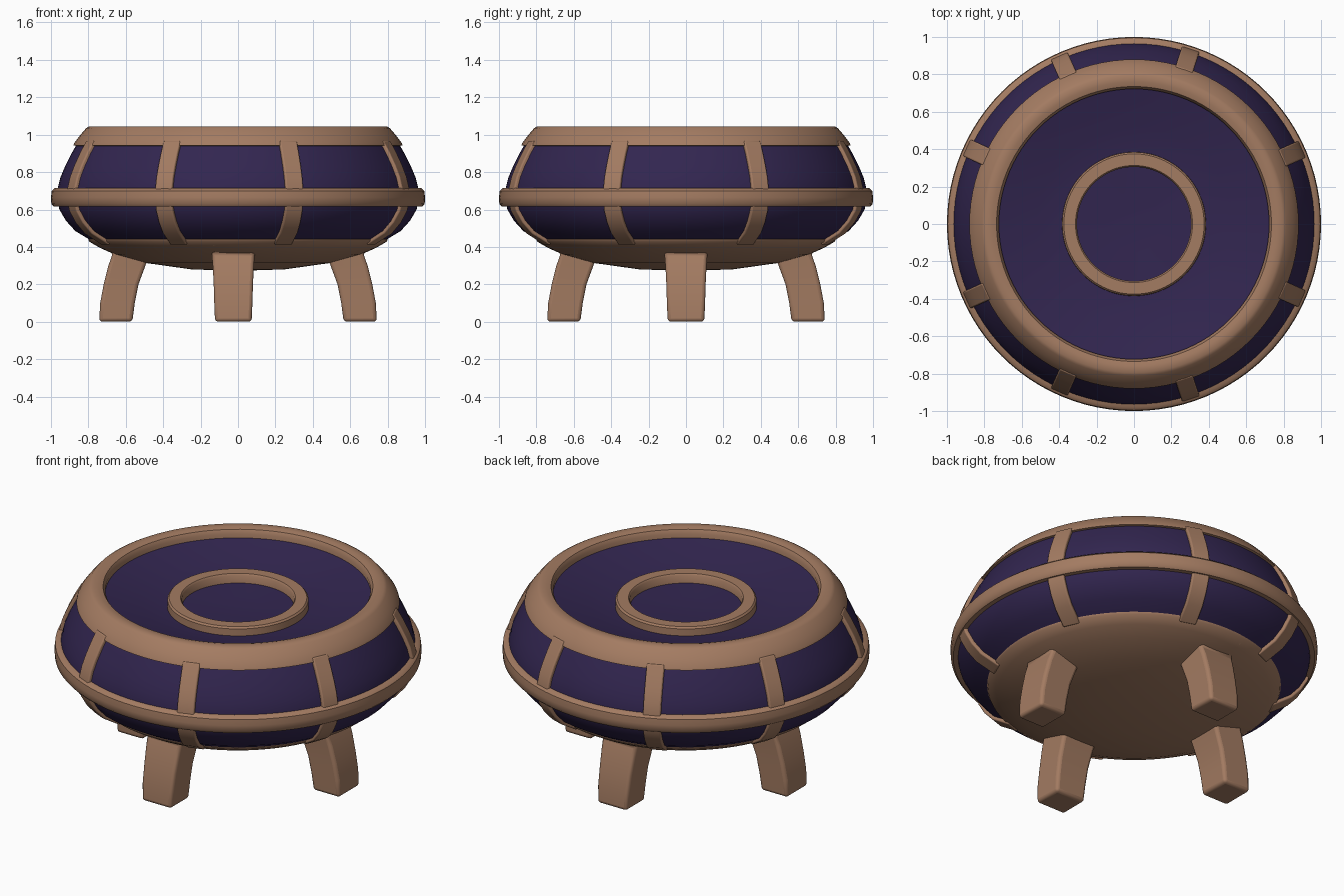
import bpy, bmesh, math
from mathutils import Vector

if "Cube" in bpy.data.objects:
    bpy.data.objects.remove(bpy.data.objects["Cube"])


def material(name, col):
    m = bpy.data.materials.new(name)
    m.diffuse_color = (*col, 1)
    m.use_nodes = True
    m.node_tree.nodes["Principled BSDF"].inputs["Base Color"].default_value = m.diffuse_color
    return m


WOOD = material("warm brown wood", (0.37, 0.2, 0.122))
CLOTH = material("dark purple cloth", (0.032, 0.019, 0.08))
SEG = 96


def finish(name, bm, mat, angle=40, bevel=0):
    bmesh.ops.remove_doubles(bm, verts=bm.verts, dist=1e-5)
    bmesh.ops.recalc_face_normals(bm, faces=bm.faces)
    me = bpy.data.meshes.new(name)
    bm.to_mesh(me)
    bm.free()
    ob = bpy.data.objects.new(name, me)
    bpy.context.collection.objects.link(ob)
    me.materials.append(mat)
    if bevel:
        b = ob.modifiers.new("soft edges", 'BEVEL')
        b.width, b.segments = bevel, 3
        b.limit_method = 'ANGLE'
        b.angle_limit = math.radians(40)
    bpy.ops.object.select_all(action='DESELECT')
    ob.select_set(True)
    bpy.context.view_layer.objects.active = ob
    bpy.ops.object.shade_smooth_by_angle(angle=math.radians(angle))
    return ob


def lathe(name, pts, mat, closed=True):
    """Spin an (r, z) profile about the z axis."""
    bm = bmesh.new()
    rings = []
    for r, z in pts:
        rings.append([bm.verts.new((r * math.cos(2 * math.pi * i / SEG),
                                    r * math.sin(2 * math.pi * i / SEG), z))
                      for i in range(SEG)] if r > 0 else [bm.verts.new((0, 0, z))] * SEG)
    pairs = list(zip(rings, rings[1:]))
    if closed:
        pairs.append((rings[-1], rings[0]))
    for a, b in pairs:
        for i in range(SEG):
            j = (i + 1) % SEG
            bm.faces.new(list(dict.fromkeys((a[i], a[j], b[j], b[i]))))
    return finish(name, bm, mat)


def loft(name, sections, mat, bevel):
    """Join a row of four-cornered sections, closing both ends."""
    bm = bmesh.new()
    rows = [[bm.verts.new(p) for p in s] for s in sections]
    for a, b in zip(rows, rows[1:]):
        for i in range(4):
            j = (i + 1) % 4
            bm.faces.new((a[i], a[j], b[j], b[i]))
    bm.faces.new(rows[0])
    bm.faces.new(rows[-1])
    return finish(name, bm, mat, 40, bevel)


# Fabric side wall
side = [(0.855, 0.96), (0.89, 0.9), (0.925, 0.83), (0.95, 0.77), (0.965, 0.71),
        (0.968, 0.66), (0.955, 0.6), (0.92, 0.54), (0.87, 0.485), (0.77, 0.425)]
lathe("side_cloth", side, CLOTH, closed=False)

# Top rim, middle belt and underside dish
lathe("top_rim", [(0.73, 0.93), (0.722, 1.015), (0.735, 1.038), (0.76, 1.045), (0.795, 1.045),
                  (0.812, 1.035), (0.85, 0.99), (0.876, 0.955), (0.88, 0.943), (0.85, 0.937)], WOOD)
lathe("middle_belt", [(0.94, 0.615), (0.985, 0.615), (0.998, 0.63), (1.0, 0.665),
                      (0.996, 0.7), (0.98, 0.714), (0.94, 0.716)], WOOD)
lathe("underside_dish", [(0.76, 0.46), (0.80, 0.44), (0.795, 0.428), (0.74, 0.396), (0.66, 0.36),
                         (0.5, 0.315), (0.25, 0.28), (0, 0.272)], WOOD, closed=False)

# Sunken seat cloth and centre ring
lathe("seat_cloth", [(0.74, 0.995), (0.66, 0.975), (0.52, 0.943), (0.38, 0.918),
                     (0.3, 0.915), (0.15, 0.905), (0, 0.9)], CLOTH, closed=False)
lathe("centre_ring", [(0.305, 0.89), (0.305, 0.96), (0.313, 0.97), (0.375, 0.97),
                      (0.384, 0.96), (0.386, 0.89)], WOOD)

# Upright struts following the side wall
for n, deg in enumerate((24, 72, 114, 155.5, 204.5, 246, 288, 336)):
    a = math.radians(deg)
    rad = Vector((math.cos(a), math.sin(a), 0))
    tan = Vector((-math.sin(a), math.cos(a), 0))
    secs = []
    for i, (r, z) in enumerate(side):
        r0, z0 = side[max(i - 1, 0)]
        r1, z1 = side[min(i + 1, len(side) - 1)]
        nrm = (rad * (z0 - z1) + Vector((0, 0, r1 - r0))).normalized()
        p = rad * r + Vector((0, 0, z))
        w = 0.049
        secs.append([p - tan * w - nrm * 0.03, p + tan * w - nrm * 0.03,
                     p + tan * w + nrm * 0.018, p - tan * w + nrm * 0.018])
    loft(f"side_strut_{n + 1}", secs, WOOD, 0.008)

# Four splayed legs: (z, inner radius, outer radius, half width)
LEG = [(0.0, 0.565, 0.742, 0.098), (0.1, 0.552, 0.737, 0.102), (0.2, 0.532, 0.718, 0.105),
       (0.3, 0.495, 0.693, 0.11), (0.37, 0.47, 0.668, 0.116), (0.41, 0.47, 0.755, 0.118),
       (0.43, 0.5, 0.77, 0.118)]
for name, deg, off in (("right_leg", 0, 0), ("back_leg", 90, -0.025),
                       ("left_leg", 180, 0), ("front_leg", 270, -0.025)):
    a = math.radians(deg)
    rad = Vector((math.cos(a), math.sin(a), 0))
    tan = Vector((-math.sin(a), math.cos(a), 0))
    secs = []
    for z, ri, ro, w in LEG:
        c = Vector((off, 0, z))
        secs.append([c + rad * ri - tan * w, c + rad * ro - tan * w,
                     c + rad * ro + tan * w, c + rad * ri + tan * w])
    loft(name, secs, WOOD, 0.018)
